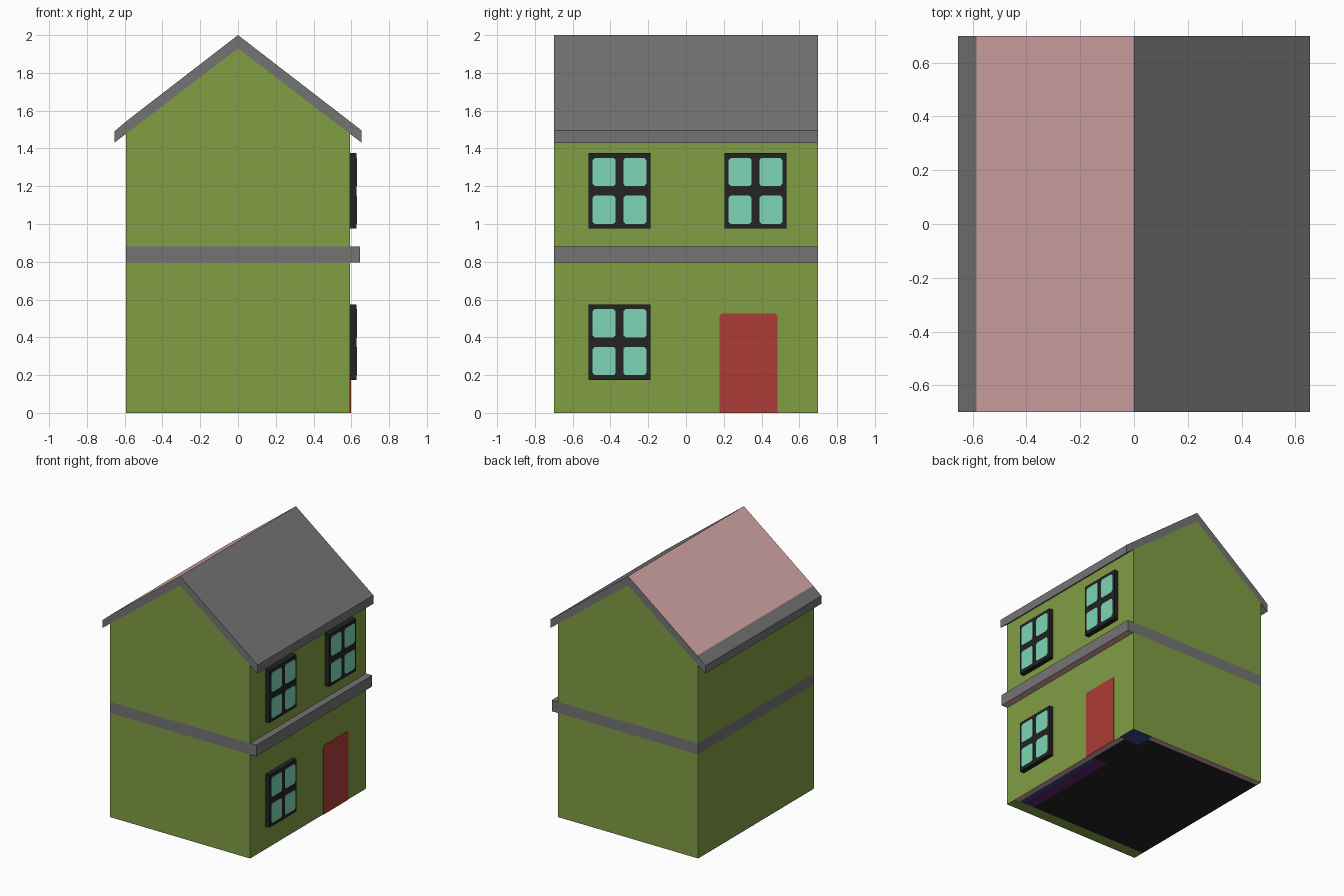
import bpy, bmesh

if "Cube" in bpy.data.objects:
    bpy.data.objects.remove(bpy.data.objects["Cube"])


def material(name, r, g, b):
    m = bpy.data.materials.new(name)
    lin = [((c / 255 + 0.055) / 1.055) ** 2.4 for c in (r, g, b)]
    m.diffuse_color = (*lin, 1)
    m.use_nodes = True
    m.node_tree.nodes["Principled BSDF"].inputs["Base Color"].default_value = m.diffuse_color
    return m


GREEN = material("green wall", 129, 157, 68)
GREY = material("grey trim", 116, 116, 117)
PINK = material("pink roof", 213, 166, 165)
BLACK = material("black frame", 35, 35, 36)
MINT = material("mint glass", 124, 214, 181)
RED = material("red door", 174, 60, 55)
PURPLE = material("purple patch", 90, 38, 108)
NAVY = material("navy patch", 52, 70, 125)


def prism(name, profile, axis, lo, hi, mat):
    """Extrude a closed 2D profile: axis 'y' uses (x, z), axis 'x' uses (y, z)."""
    bm = bmesh.new()
    place = (lambda p, t: (p[0], t, p[1])) if axis == 'y' else (lambda p, t: (t, p[0], p[1]))
    a = [bm.verts.new(place(p, lo)) for p in profile]
    b = [bm.verts.new(place(p, hi)) for p in profile]
    bm.faces.new(a)
    bm.faces.new(b)
    n = len(profile)
    for i in range(n):
        j = (i + 1) % n
        bm.faces.new((a[i], a[j], b[j], b[i]))
    bmesh.ops.recalc_face_normals(bm, faces=bm.faces[:])
    me = bpy.data.meshes.new(name)
    bm.to_mesh(me)
    bm.free()
    me.materials.append(mat)
    ob = bpy.data.objects.new(name, me)
    bpy.context.collection.objects.link(ob)
    return ob


def box(name, x0, x1, y0, y1, z0, z1, mat):
    return prism(name, [(x0, z0), (x1, z0), (x1, z1), (x0, z1)], 'y', y0, y1, mat)


def chamfered(y0, y1, z0, z1, c):
    return [(y0 + c, z0), (y1 - c, z0), (y1, z0 + c), (y1, z1 - c),
            (y1 - c, z1), (y0 + c, z1), (y0, z1 - c), (y0, z0 + c)]


W, D = 0.593, 0.70          # half width and half depth
EAVE = 1.93 - W * 0.50 / 0.655

# Walls in two storeys with a trim band that juts out on the right side
box("lower_walls", -W, W, -D, D, 0.003, 0.795, GREEN)
prism("upper_walls", [(-W, 0.88), (W, 0.88), (W, EAVE), (0, 1.93), (-W, EAVE)],
      'y', -D, D, GREEN)
band = box("storey_band", -W, 0.645, -D, D, 0.795, 0.88, GREY)
band.data.materials.append(PINK)
for f in band.data.polygons:
    if f.normal.z < -0.5:
        f.material_index = 1

# Roof: the left slope is pink above a grey eave strip
slope = 0.505 / 0.655
roof = prism("roof", [(0, 2.0), (0.655, 1.495), (0.655, 1.43), (0, 1.93),
                      (-0.655, 1.43), (-0.655, 1.49), (-0.585, 2 - 0.585 * slope)],
             'y', -D, D, GREY)
roof.data.materials.append(PINK)
for f in roof.data.polygons:
    if f.normal.z > 0.5 and -0.4 < f.center.x < 0:
        f.material_index = 1

# Windows on the right side, four panes each
for name, y, z in (("lower_window", -0.352, 0.175),
                   ("upper_window_front", -0.352, 0.975),
                   ("upper_window_back", 0.368, 0.975)):
    box(name + "_frame", W, 0.628, y - 0.163, y + 0.163, z, z + 0.4, BLACK)
    for y0 in (-0.143, 0.02):
        for z0 in (0.025, 0.225):
            prism(name + "_pane", chamfered(y + y0, y + y0 + 0.123, z + z0, z + z0 + 0.15, 0.012),
                  'x', 0.628, 0.631, MINT)

# Door
prism("door", [(0.178, 0), (0.484, 0), (0.484, 0.515), (0.474, 0.525),
               (0.188, 0.525), (0.178, 0.515)], 'x', W, W + 0.004, RED)

# Painted underside panels
box("floor_main", -W, 0.42, -0.61, 0.655, 0, 0.003, BLACK)
box("floor_front_edge", -W, W, -D, -0.61, 0, 0.003, GREEN)
box("floor_back_edge", -W, 0.42, 0.655, D, 0, 0.003, PINK)
box("floor_purple", 0.42, 0.51, -0.61, 0.2, 0, 0.003, PURPLE)
box("floor_dark_side", 0.42, 0.55, 0.2, 0.55, 0, 0.003, BLACK)
box("floor_navy_strip", 0.51, 0.55, -0.61, 0.2, 0, 0.003, NAVY)
box("floor_side_edge", 0.55, W, -0.61, 0.55, 0, 0.003, PINK)
box("floor_navy_corner", 0.42, W, 0.55, D, 0, 0.003, NAVY)
